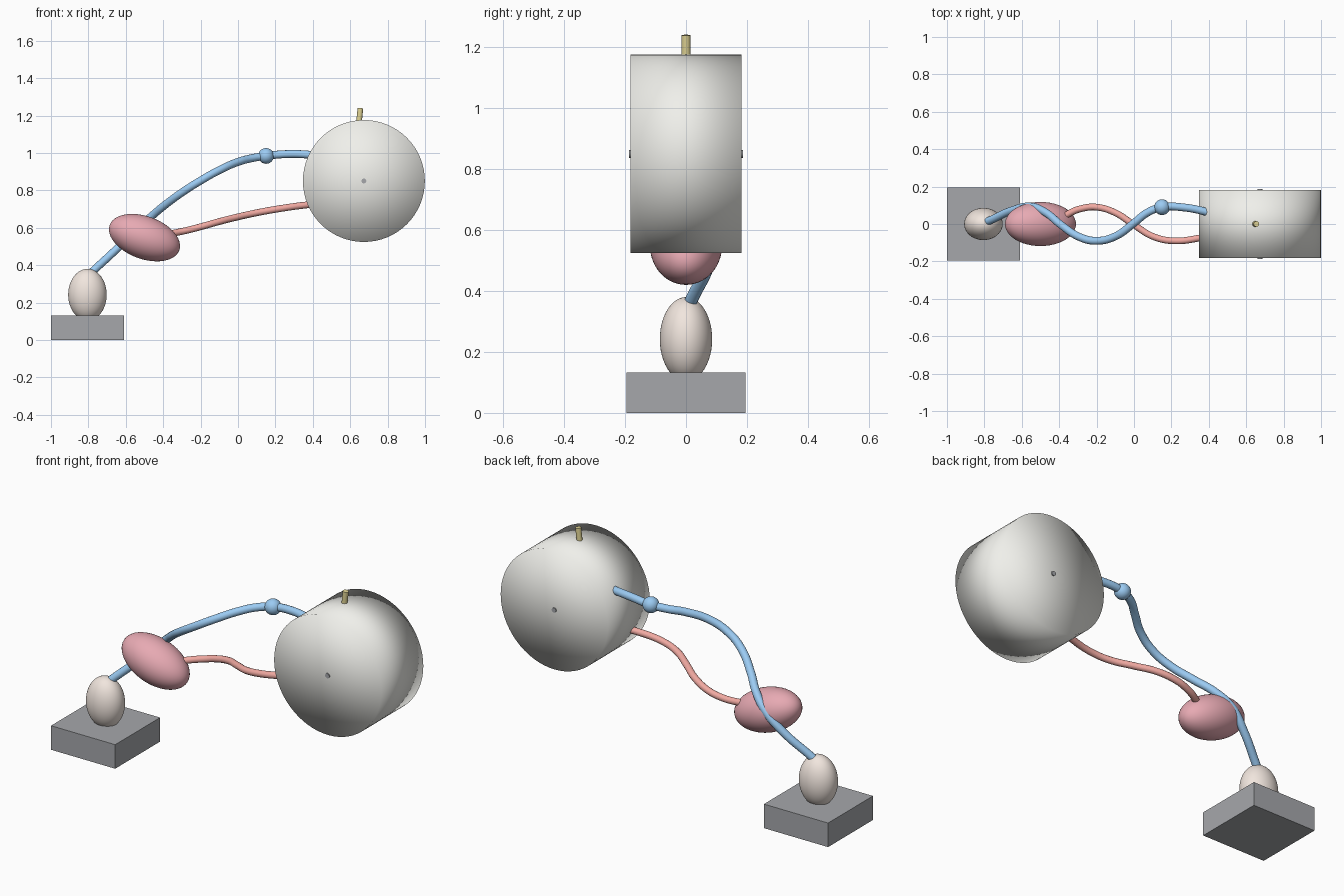
import bpy
from math import radians

if "Cube" in bpy.data.objects:
    bpy.data.objects.remove(bpy.data.objects["Cube"])


def material(name, rgb):
    m = bpy.data.materials.new(name)
    m.diffuse_color = (*rgb, 1)
    m.use_nodes = True
    m.node_tree.nodes["Principled BSDF"].inputs["Base Color"].default_value = m.diffuse_color
    return m


BLUE = material("blue", (0.33, 0.60, 0.90))
RED = material("red", (0.88, 0.40, 0.36))
PINK = material("pink", (0.80, 0.40, 0.45))
CREAM = material("cream", (0.88, 0.79, 0.73))
IVORY = material("ivory", (0.87, 0.87, 0.83))
DARK = material("dark_grey", (0.38, 0.39, 0.41))
GOLD = material("gold", (0.75, 0.66, 0.30))


def finish(name, mat, sharp=False):
    ob = bpy.context.object
    ob.name = name
    ob.data.materials.append(mat)
    if sharp:
        bpy.ops.object.shade_smooth_by_angle()
    else:
        bpy.ops.object.shade_smooth()
    return ob


def ellipsoid(name, loc, radii, mat, tilt=0):
    bpy.ops.mesh.primitive_uv_sphere_add(segments=48, ring_count=24, radius=1, location=loc,
                                         rotation=(0, radians(tilt), 0))
    bpy.context.object.scale = radii
    finish(name, mat)


def rod(name, loc, radius, depth, rot, mat, sides=24, sharp=True):
    bpy.ops.mesh.primitive_cylinder_add(vertices=sides, radius=radius, depth=depth,
                                        end_fill_type='TRIFAN', location=loc,
                                        rotation=[radians(a) for a in rot])
    finish(name, mat, sharp)


def tube(name, points, radius, mat):
    cu = bpy.data.curves.new(name, 'CURVE')
    cu.dimensions = '3D'
    cu.bevel_depth = radius
    cu.bevel_resolution = 5
    cu.use_fill_caps = True
    cu.resolution_u = 10
    sp = cu.splines.new('BEZIER')
    sp.bezier_points.add(len(points) - 1)
    for bp, p in zip(sp.bezier_points, points):
        bp.co = p
        bp.handle_left_type = bp.handle_right_type = 'AUTO'
    ob = bpy.data.objects.new(name, cu)
    bpy.context.collection.objects.link(ob)
    cu.materials.append(mat)


# Base block
bpy.ops.mesh.primitive_cube_add(size=1, location=(-0.805, 0, 0.066))
base = bpy.context.object
base.name = "base_block"
base.scale = (0.39, 0.39, 0.132)
base.data.materials.append(DARK)

# Egg on the base and tilted body
ellipsoid("egg", (-0.805, 0, 0.242), (0.103, 0.086, 0.138), CREAM)
ellipsoid("tilted_body", (-0.50, 0, 0.547), (0.198, 0.118, 0.114), PINK, tilt=20)

# Drum (soft shading across the rims), axle and top peg
rod("drum", (0.673, 0, 0.85), 0.326, 0.364, (90, 0, 0), IVORY, sides=64, sharp=False)
rod("axle", (0.673, 0, 0.85), 0.013, 0.374, (90, 0, 0), DARK)
rod("top_peg", (0.65, 0, 1.195), 0.015, 0.09, (0, 6, 0), GOLD)

# Two intertwined tubes
tube("blue_tube", [(-0.82, 0.0, 0.325), (-0.78, 0.015, 0.364), (-0.65, 0.073, 0.485),
                   (-0.55, 0.093, 0.585), (-0.47, 0.06, 0.655), (-0.39, -0.005, 0.722),
                   (-0.29, -0.07, 0.795), (-0.20, -0.09, 0.852), (-0.10, -0.066, 0.908),
                   (0.0, 0.005, 0.952), (0.07, 0.06, 0.971), (0.15, 0.09, 0.984),
                   (0.27, 0.088, 0.994), (0.385, 0.065, 0.99), (0.46, 0.04, 0.98)], 0.021, BLUE)
tube("red_tube", [(-0.46, -0.03, 0.545), (-0.34, 0.06, 0.572), (-0.27, 0.085, 0.587),
                  (-0.20, 0.09, 0.605), (-0.10, 0.06, 0.633), (0.0, -0.005, 0.658),
                  (0.10, -0.066, 0.68), (0.21, -0.09, 0.70), (0.35, -0.075, 0.72),
                  (0.45, -0.05, 0.73)], 0.018, RED)
ellipsoid("blue_bead", (0.15, 0.09, 0.984), (0.042, 0.042, 0.042), BLUE)
